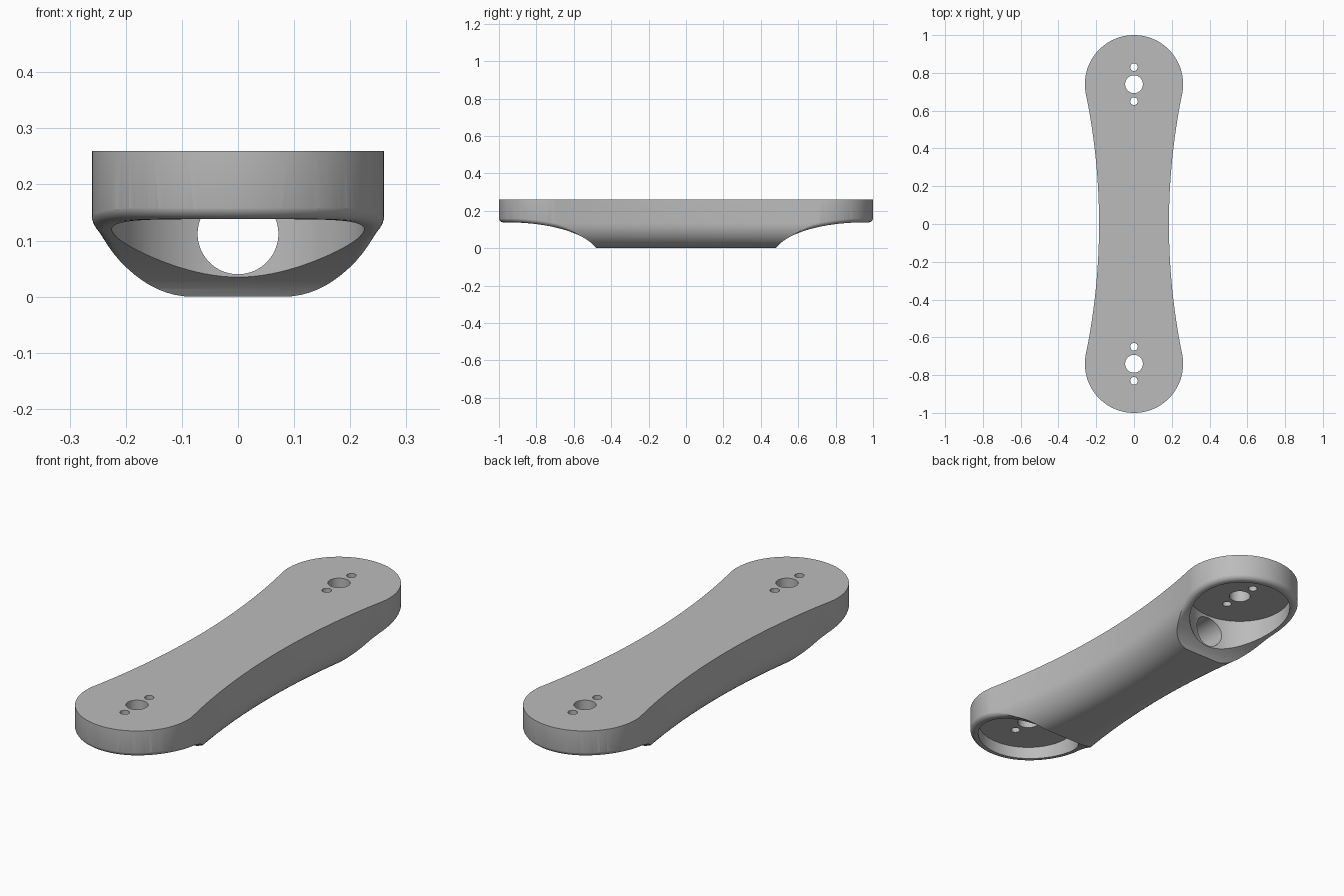
import bpy
import bmesh
from math import sin, cos, pi, sqrt, atan2

if "Cube" in bpy.data.objects:
    bpy.data.objects.remove(bpy.data.objects["Cube"])

TOP, END_Y, END_R, WAIST = 0.26, 0.74, 0.26, 0.185
FILLET, RIM, FLANGE_Z = 0.135, 0.025, 0.138

# Waist arc, tangent to both round ends
GAP = END_R - WAIST
ARC_X = (END_Y ** 2 - GAP ** 2) / (2 * GAP)
ARC_R = ARC_X - WAIST
TANGENT = atan2(END_Y, ARC_X)


def half_outline(inset):
    """Points of the +x side from the front tip to the back tip."""
    r, big = END_R - inset, ARC_R + inset
    n, m = 40, 96
    back = [(r * cos(a), END_Y + r * sin(a))
            for a in (-TANGENT + (pi / 2 + TANGENT) * i / n for i in range(n + 1))]
    back[-1] = (0.0, END_Y + r)
    front = [(x, -y) for x, y in reversed(back)]
    arc = [(ARC_X - big * cos(a), big * sin(a))
           for a in (TANGENT * (2 * i / m - 1) for i in range(1, m))]
    return front + arc + back


def scoop(y):
    """Height of the underside hollow below each end."""
    u = min(max((0.95 - abs(y)) / 0.487, 0), 1)
    return FLANGE_Z - 0.187 * (1 - sqrt(1 - u * u))


def loft(name, rings, strips=False):
    """Skin a stack of (inset, height function) outlines and cap both ends."""
    bm = bmesh.new()
    loops = []
    for inset, height in rings:
        side = half_outline(inset)
        pts = side + [(-x, y) for x, y in reversed(side[1:-1])]
        loops.append([bm.verts.new((x, y, height(y))) for x, y in pts])
    n = len(loops[0])
    for a, b in zip(loops, loops[1:]):
        for i in range(n):
            j = (i + 1) % n
            bm.faces.new((a[i], a[j], b[j], b[i]))
    bm.faces.new(loops[0])
    last = loops[-1]
    if strips:
        for i in range(n // 2):
            quad = [last[i], last[i + 1], last[(n - i - 1) % n], last[(n - i) % n]]
            bm.faces.new(list(dict.fromkeys(quad)))
    else:
        bm.faces.new(last)
    bmesh.ops.recalc_face_normals(bm, faces=bm.faces)
    mesh = bpy.data.meshes.new(name)
    bm.to_mesh(mesh)
    bm.free()
    obj = bpy.data.objects.new(name, mesh)
    bpy.context.collection.objects.link(obj)
    return obj


def cylinder(name, radius, depth, location, rotation=(0, 0, 0), sides=64):
    bpy.ops.mesh.primitive_cylinder_add(vertices=sides, radius=radius, depth=depth,
                                        location=location, rotation=rotation)
    obj = bpy.context.object
    obj.name = name
    return obj


def cut(target, cutter):
    cutter.hide_render = True
    mod = target.modifiers.new("cut", "BOOLEAN")
    mod.operation, mod.solver, mod.object = "DIFFERENCE", "EXACT", cutter
    bpy.ops.object.select_all(action="DESELECT")
    bpy.context.view_layer.objects.active = target
    target.select_set(True)
    bpy.ops.object.modifier_apply(modifier=mod.name)
    bpy.data.objects.remove(cutter)


def level(z):
    return lambda y: z


def above_scoop(z):
    return lambda y: scoop(y) + z


# Link body with a large rounding along its underside
quarter = [pi / 2 * k / 14 for k in range(15)]
body = loft("link_arm", [(0, level(TOP))] + [
    (FILLET * (1 - cos(a)), level(FILLET * (1 - sin(a)))) for a in quarter])

# Hollow under both ends, leaving a rounded flange rim
quarter = [pi / 2 * k / 8 for k in range(9)]
cut(body, loft("scoop_cutter", [(-0.05, level(-0.2)), (-0.05, above_scoop(RIM))] + [
    (RIM * (1 - cos(a)) - 0.0005, above_scoop(RIM * (1 - sin(a)))) for a in quarter],
    strips=True))

# Round pockets and mounting holes at both ends
for s in (-1, 1):
    cut(body, cylinder("pocket_cutter", 0.225, 0.395, (0, s * END_Y, -0.0025), sides=96))
    cut(body, cylinder("shaft_cutter", 0.047, 0.4, (0, s * END_Y, 0.25), sides=48))
    for offset in (-0.09, 0.09):
        cut(body, cylinder("screw_cutter", 0.02, 0.4, (0, s * END_Y + offset, 0.25), sides=32))

# Cable channel running lengthwise between the pockets
cut(body, cylinder("channel_cutter", 0.072, 1.3, (0, 0, 0.112), (pi / 2, 0, 0)))

# Grey finish
grey = bpy.data.materials.new("plain grey")
grey.use_nodes = True
colour = (0.5, 0.5, 0.5, 1)
grey.diffuse_color = colour
grey.node_tree.nodes["Principled BSDF"].inputs["Base Color"].default_value = colour
body.data.materials.clear()
body.data.materials.append(grey)
for p in body.data.polygons:
    p.material_index = 0

bpy.ops.object.select_all(action="DESELECT")
body.select_set(True)
bpy.context.view_layer.objects.active = body
bpy.ops.object.shade_smooth_by_angle(angle=pi / 6)
